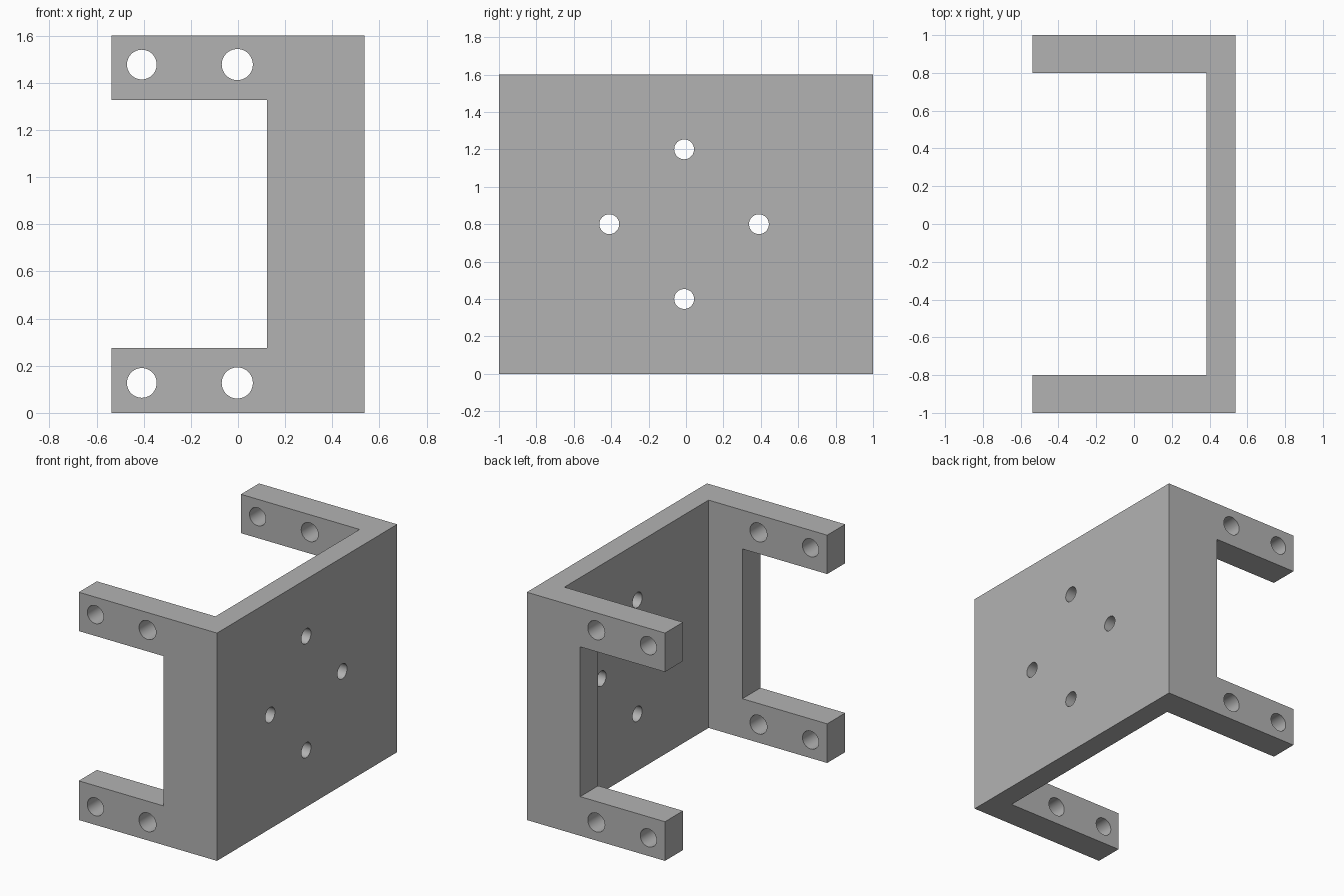
import bpy
import bmesh
from math import pi
from mathutils import Matrix, Vector

if "Cube" in bpy.data.objects:
    bpy.data.objects.remove(bpy.data.objects["Cube"], do_unlink=True)

grey = bpy.data.materials.new("plain grey")
grey.use_nodes = True
colour = (0.45, 0.45, 0.45, 1)
grey.diffuse_color = colour
grey.node_tree.nodes["Principled BSDF"].inputs["Base Color"].default_value = colour


def link(name, bm):
    mesh = bpy.data.meshes.new(name)
    bm.to_mesh(mesh)
    bm.free()
    obj = bpy.data.objects.new(name, mesh)
    bpy.context.collection.objects.link(obj)
    return obj


def prism(name, points, depth):
    """Extrude a closed outline along a vector."""
    bm = bmesh.new()
    face = bm.faces.new([bm.verts.new(p) for p in points])
    ext = bmesh.ops.extrude_face_region(bm, geom=[face], use_keep_orig=True)
    moved = [v for v in ext["geom"] if isinstance(v, bmesh.types.BMVert)]
    bmesh.ops.translate(bm, verts=moved, vec=Vector(depth))
    bmesh.ops.recalc_face_normals(bm, faces=bm.faces)
    return link(name, bm)


def cut(target, cutter):
    mod = target.modifiers.new(cutter.name, "BOOLEAN")
    mod.operation = "DIFFERENCE"
    mod.solver = "EXACT"
    mod.object = cutter
    cutter.hide_render = True
    cutter.hide_set(True)
    cutter.display_type = "WIRE"


def drills(name, holes, axis):
    """Join straight round cutters, given as (centre, radius, length)."""
    bm = bmesh.new()
    turn = Matrix.Rotation(pi / 2, 4, axis)
    for centre, radius, length in holes:
        bmesh.ops.create_cone(bm, cap_ends=True, segments=48, radius1=radius,
                              radius2=radius, depth=length,
                              matrix=Matrix.Translation(centre) @ turn)
    return link(name, bm)


H, X, WEB = 1.6, 0.537, 0.385

# U-shaped channel: back plate with two side walls
outline = [(-X, -1), (X, -1), (X, 1), (-X, 1),
           (-X, 0.8), (WEB, 0.8), (WEB, -0.8), (-X, -0.8)]
bracket = prism("bracket", [(x, y, 0) for x, y in outline], (0, 0, H))

# Open window that leaves an upper and a lower arm on each wall
low, high, inner = 0.275, 1.327, 0.122
window = prism("window_cutter", [(-1, -1.2, low), (inner, -1.2, low),
                                 (inner, -1.2, high), (-1, -1.2, high)], (0, 2.4, 0))
cut(bracket, window)

# Two holes through every arm
arm_holes = [((x, 0, z), r, 2.4) for x, r in ((-0.408, 0.063), (-0.003, 0.066))
             for z in (0.127, 1.477)]
cut(bracket, drills("arm_hole_cutter", arm_holes, "X"))

# Four mounting holes in the plate
plate_holes = [((WEB, -0.01 + dy, 0.8 + dz), 0.053, 0.6)
               for dy, dz in ((0.4, 0), (-0.4, 0), (0, 0.4), (0, -0.4))]
cut(bracket, drills("plate_hole_cutter", plate_holes, "Y"))

# Bake the cuts, then smooth only the hole walls
bpy.context.view_layer.update()
baked = bpy.data.meshes.new_from_object(
    bracket.evaluated_get(bpy.context.evaluated_depsgraph_get()))
bracket.modifiers.clear()
bracket.data = baked
baked.materials.clear()
baked.materials.append(grey)
for obj in [o for o in bpy.data.objects if o.name.endswith("_cutter")]:
    bpy.data.objects.remove(obj, do_unlink=True)
bpy.ops.object.select_all(action="DESELECT")
bracket.select_set(True)
bpy.context.view_layer.objects.active = bracket
bpy.ops.object.shade_smooth_by_angle(angle=pi / 6)
